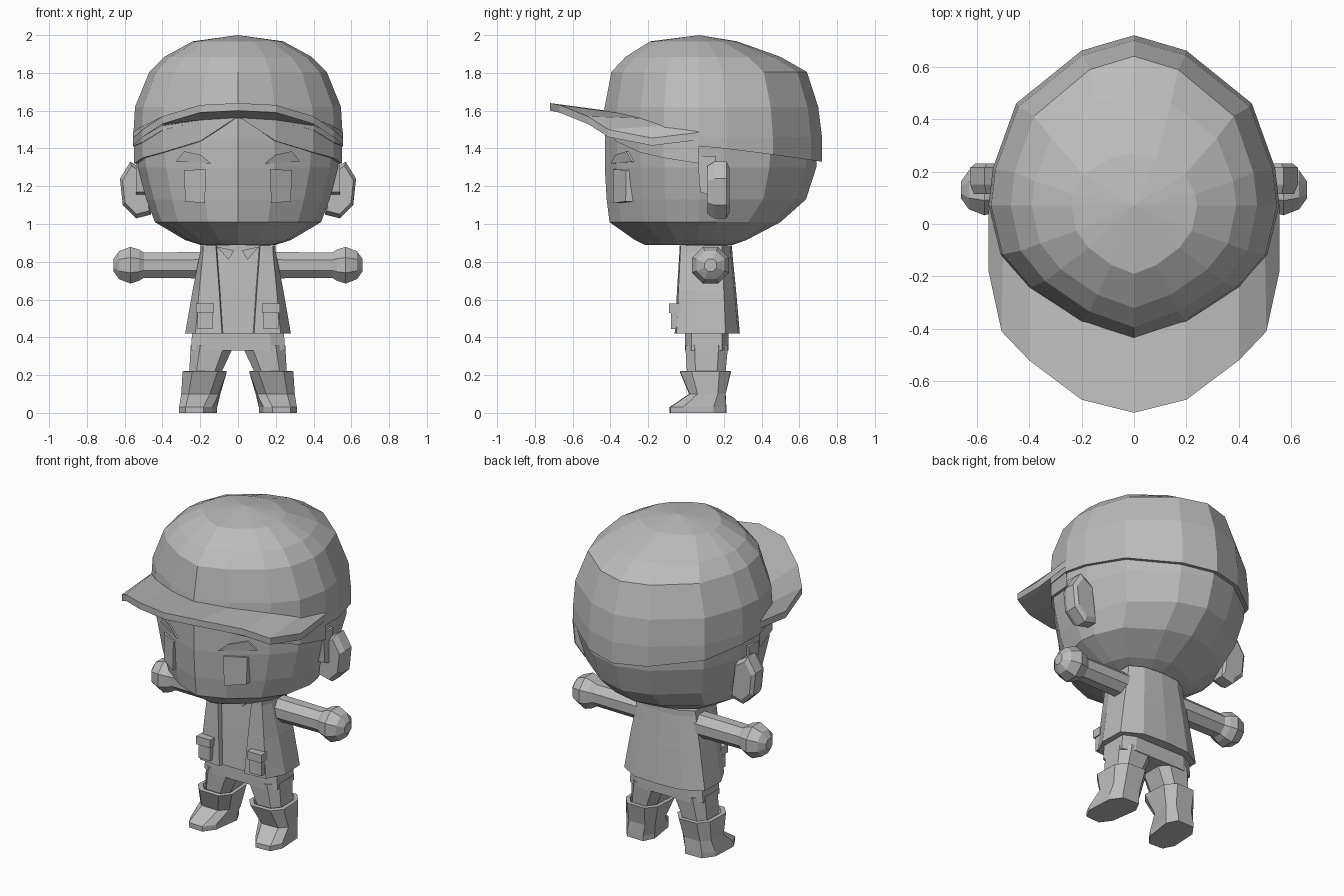
import bpy, bmesh, math

if "Cube" in bpy.data.objects:
    bpy.data.objects.remove(bpy.data.objects["Cube"])

grey = bpy.data.materials.new("plain grey")
grey.diffuse_color = (0.5, 0.5, 0.5, 1)
grey.use_nodes = True
grey.node_tree.nodes["Principled BSDF"].inputs["Base Color"].default_value = grey.diffuse_color


def finish(name, bm):
    bmesh.ops.remove_doubles(bm, verts=bm.verts[:], dist=1e-4)
    bmesh.ops.recalc_face_normals(bm, faces=bm.faces[:])
    me = bpy.data.meshes.new(name)
    bm.to_mesh(me)
    bm.free()
    me.materials.append(grey)
    ob = bpy.data.objects.new(name, me)
    bpy.context.collection.objects.link(ob)
    return ob


def loft(name, rings, caps=True, loop=True):
    """Skin a list of rings of 3D points."""
    bm = bmesh.new()
    vs = [[bm.verts.new(p) for p in r] for r in rings]
    n = len(rings[0])
    for a, b in zip(vs, vs[1:]):
        for i in range(n if loop else n - 1):
            j = (i + 1) % n
            bm.faces.new((a[i], a[j], b[j], b[i]))
    if caps:
        bm.faces.new(vs[0])
        bm.faces.new(vs[-1])
    return finish(name, bm)


def pair(name, rings, **kw):
    """Loft a part on both sides of the body."""
    for side, s in (("left", 1), ("right", -1)):
        loft(f"{side}_{name}", [[(s * x, y, z) for x, y, z in r] for r in rings], **kw)


def lerp(table, t):
    for (a, va), (b, vb) in zip(table, table[1:]):
        if t <= b:
            return va + (vb - va) * max(0, (t - a) / (b - a))
    return table[-1][1]


def chamfer(pts, t=0.22):
    out = []
    n = len(pts)
    for i, p in enumerate(pts):
        for q in (pts[i - 1], pts[(i + 1) % n]):
            out.append((p[0] + (q[0] - p[0]) * t, p[1] + (q[1] - p[1]) * t))
    return out


def mirrored(half):
    """Close a half outline that starts and ends on the middle line."""
    return half + [(-x, y) for x, y in half[-2:0:-1]]


# Plan outline shared by head and cap, front to back
HALF = [(0, -1), (.36, -.87), (.72, -.62), (.92, -.37), (1, 0),
        (.97, .22), (.81, .6), (.36, .91), (0, 1)]
YC = .07


def ring(w, yf, yb, z, half=None):
    pts = []
    for u, v in (half or mirrored(HALF)):
        y = YC + v * ((yb - YC) if v > 0 else (YC - yf))
        pts.append((u * w, y, z(y) if callable(z) else z))
    return pts


# Head
loft("head", [ring(w, f, b, z) for z, w, f, b in (
    (.89, .2, -.22, .25), (.915, .28, -.27, .32), (1.01, .44, -.405, .5),
    (1.13, .485, -.42, .635), (1.3, .53, -.43, .69), (1.45, .54, -.43, .70),
    (1.6, .53, -.42, .68))])

# Cap with a rim that rises toward the front
RIM = [(-.44, 1.57), (-.25, 1.5), (-.12, 1.43), (.3, 1.39), (.72, 1.33)]


def rim(y):
    return lerp(RIM, y)


loft("cap", [
    ring(.0, YC, YC, 2.0), ring(.24, -.19, .27, 1.967), ring(.39, -.32, .5, 1.885),
    ring(.47, -.395, .64, 1.805), ring(.545, -.43, .70, 1.62),
    ring(.555, -.44, .72, lambda y: max(1.46, rim(y))),
    ring(.555, -.44, .72, rim), ring(.50, -.40, .66, rim)], caps=False)

# Brim: inner and outer edges, given a thickness
inner = [(0, -.42, 1.60), (.2, -.37, 1.59), (.4, -.24, 1.56), (.5, -.12, 1.52), (.55, .07, 1.49)]
outer = [(0, -.72, 1.64), (.2, -.67, 1.63), (.4, -.52, 1.57), (.505, -.41, 1.50), (.555, -.18, 1.455), (.556, .07, 1.485)]
inner.insert(4, (.53, 0, 1.505))


def both(pts):
    return [(-x, y, z) for x, y, z in pts[:0:-1]] + pts


def lower(pts, d):
    return [(x, y, z - d) for x, y, z in pts]


bi, bo = both(inner), both(outer)
loft("brim", [bi, bo, lower(bo, .04), lower(bi, .04), bi], caps=False, loop=False)

# Hair fringe parted at the middle, and sideburns
low = (1.57, 1.44, 1.38, 1.35, 1.32)
half = HALF[:5]
edge, top, back = [], [], []
for p, q, z in zip(ring(.55, -.442, .7, 0, half), ring(.5, -.40, .7, 0, half), low):
    edge.append((p[0], p[1], z))
    top.append((p[0], p[1], max(z, rim(p[1])) + .02))
    back.append((q[0], q[1], z))
loft("fringe", [both(back), both(edge), both(top)], caps=False, loop=False)
pair("sideburn", [[(x, .075, 1.17), (x, .13, 1.15), (x, .16, 1.36), (x, .06, 1.36)]
                  for x in (.45, .54)])


# Eyes and brows as thin plates following the face
def face_y(x):
    return lerp([(p[0], p[1]) for p in ring(.52, -.428, .7, 0, half)], x)


for name, pts in (
        ("eye", [(.17, 1.29), (.285, 1.285), (.28, 1.12), (.175, 1.11)]),
        ("brow", [(.14, 1.32), (.33, 1.33), (.285, 1.385), (.195, 1.365)])):
    pair(name, [[(x, face_y(x) + d, z) for x, z in pts] for d in (-.018, .02)])

# Ears
ear = [(.49, 1.28), (.57, 1.33), (.625, 1.24), (.61, 1.10), (.54, 1.03), (.46, 1.05)]
mid = (.53, 1.18)
pair("ear", [[(mid[0] + (x - mid[0]) * k, y, mid[1] + (z - mid[1]) * k) for x, z in ear]
             for y, k in ((.115, .85), (.15, 1), (.215, 1), (.23, .8))])

# Neck
loft("neck", [[(x, y, z) for x, y in mirrored([(0, 0), (.12, .01), (.17, .1), (.12, .2), (0, .22)])]
              for z in (.85, .93)])

# Open jacket with the shirt recessed between the front panels
hem = [(0, -.035), (.08, -.035), (.085, -.06), (.225, -.05), (.28, .06),
       (.275, .21), (.16, .275), (0, .285)]
neckline = [(0, -.005), (.11, -.005), (.115, -.035), (.185, -.03), (.2, .04),
            (.2, .19), (.12, .235), (0, .245)]


def blend(t):
    return [(a + (c - a) * t, b + (d - b) * t) for (a, b), (c, d) in zip(hem, neckline)]


loft("jacket", [[(x, y, z) for x, y in mirrored(blend(t))]
                for z, t in ((.42, 0), (.65, .5), (.85, 1), (.885, 1.02))])
pair("collar", [[(.02, y, .86), (.11, y, .88), (.05, y, .81)] for y in (-.025, .0)])


def block(name, x0, x1, y0, y1, z0, z1):
    pair(name, [[(x0, y0, z), (x1, y0, z), (x1, y1, z), (x0, y1, z)] for z in (z0, z1)])


# Pockets with flaps
block("pocket", .135, .215, -.08, -.03, .445, .54)
block("pocket_flap", .127, .222, -.09, -.03, .53, .58)

# Arms and hands, turned around the x axis
def turned(name, steps):
    pair(name, [[(x, .13 + r * math.cos(a), .782 + r * math.sin(a))
                 for a in (math.pi / 4 * (k + .5) for k in range(8))] for x, r in steps])


turned("arm", [(.15, .076), (.51, .072)])
turned("hand", [(.495, .07), (.525, .09), (.57, .105), (.63, .08), (.66, .035)])

# Trousers
loft("hips", [[(x, y, z) for x, y in chamfer([(-w, -.005), (w, -.005), (w, .225), (-w, .225)], .15)]
              for z, w in ((.33, .25), (.46, .24))])
pair("trouser_leg", [[(x, y, z) for x, y in chamfer([(a, f), (b, f), (b, k), (a, k)])]
                     for z, a, b, f, k in ((.14, .1, .265, .03, .2), (.22, .085, .258, .005, .21),
                                           (.36, .02, .25, -.004, .223))])

# Boots with flared cuffs and toes turned outward
sole = [(.145, -.09), (.315, -.08), (.3, .21), (.1, .215)]
boot = [(0, sole), (.03, sole),
        (.1, [(.105, .015), (.305, .02), (.285, .21), (.09, .21)]),
        (.22, [(.055, -.035), (.295, -.03), (.285, .235), (.07, .24)]),
        (.222, [(.075, -.01), (.27, -.005), (.265, .215), (.09, .22)]),
        (.19, [(.09, .01), (.26, .01), (.255, .2), (.1, .2)])]
pair("boot", [[(x, y, z) for x, y in chamfer(p)] for z, p in boot])
